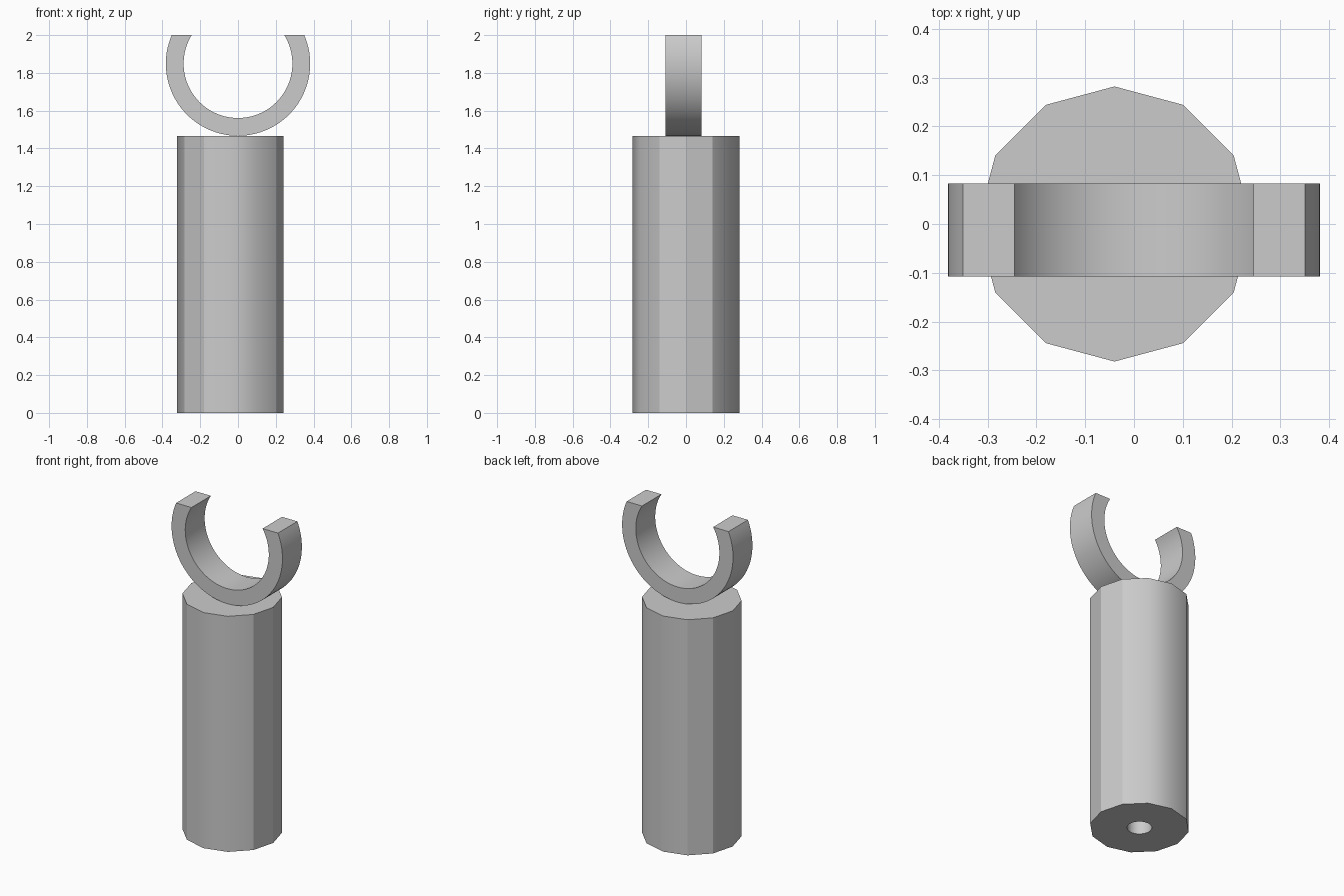
import bpy
import bmesh
from math import sin, cos, asin, pi

cube = bpy.data.objects.get("Cube")
if cube:
    bpy.data.objects.remove(cube)

GREY = (0.6, 0.6, 0.6, 1)
grey = bpy.data.materials.new("plain grey")
grey.use_nodes = True
grey.diffuse_color = GREY
grey.node_tree.nodes["Principled BSDF"].inputs["Base Color"].default_value = GREY


def finish(bm, name, location):
    bmesh.ops.recalc_face_normals(bm, faces=bm.faces)
    mesh = bpy.data.meshes.new(name)
    bm.to_mesh(mesh)
    bm.free()
    mesh.materials.append(grey)
    obj = bpy.data.objects.new(name, mesh)
    obj.location = location
    bpy.context.collection.objects.link(obj)
    return obj


def circle(bm, radius, z, sides):
    return [bm.verts.new((radius * cos(2 * pi * i / sides),
                          radius * sin(2 * pi * i / sides), z))
            for i in range(sides)]


def wall(bm, low, high):
    for i in range(len(low)):
        j = (i + 1) % len(low)
        bm.faces.new((low[i], low[j], high[j], high[i])).smooth = True


def rim(bm, verts):
    return [bm.edges.get((v, verts[i - 1])) for i, v in enumerate(verts)]


# Twelve-sided handle with a round blind hole in its base
HEIGHT, HOLE_DEPTH = 1.467, 0.9
bm = bmesh.new()
base, top = circle(bm, 0.282, 0, 12), circle(bm, 0.282, HEIGHT, 12)
mouth, end = circle(bm, 0.07, 0, 32), circle(bm, 0.07, HOLE_DEPTH, 32)
wall(bm, base, top)
wall(bm, mouth, end)
bm.faces.new(top)
bm.faces.new(end)
bmesh.ops.triangle_fill(bm, edges=rim(bm, base) + rim(bm, mouth), use_beauty=True)
for edge in rim(bm, base) + rim(bm, top) + rim(bm, mouth) + rim(bm, end):
    edge.smooth = False
# Some of the upright corners stay crisp, the others are blended
for low, high in zip(base, top):
    if low.co.x > 0.2 or -0.27 < low.co.x < -0.1:
        bm.edges.get((low, high)).smooth = False
finish(bm, "handle", (-0.04, 0, 0))

# Open ring, cut level at the top
OUTER, INNER, CUT, STEPS = 0.382, 0.288, 0.151, 64
FRONT, BACK = -0.108, 0.083
bm = bmesh.new()
sections = []
for i in range(STEPS + 1):
    section = []
    for radius, y in ((OUTER, FRONT), (OUTER, BACK), (INNER, BACK), (INNER, FRONT)):
        tip = asin(CUT / radius)
        angle = tip - (pi + 2 * tip) * i / STEPS
        section.append(bm.verts.new((radius * cos(angle), y, radius * sin(angle))))
    sections.append(section)
for a, b in zip(sections, sections[1:]):
    wall(bm, a, b)
bm.faces.new(sections[0])
bm.faces.new(sections[-1])
ring = finish(bm, "open_ring", (0, 0, 2 - CUT))
bpy.ops.object.select_all(action="DESELECT")
ring.select_set(True)
bpy.context.view_layer.objects.active = ring
bpy.ops.object.shade_smooth_by_angle(angle=pi / 6)
